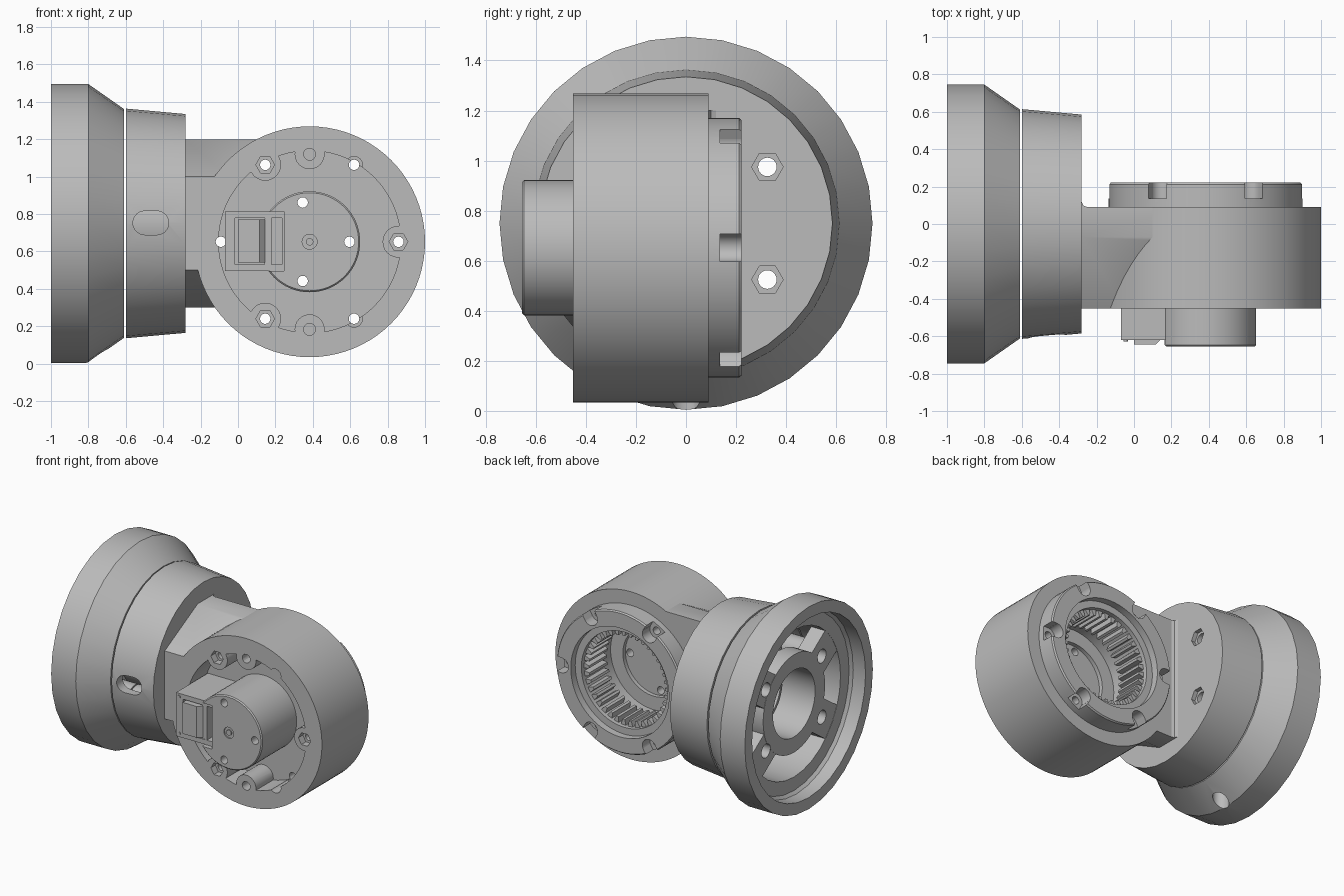
import bpy, bmesh, math
from math import cos, sin, pi, radians

if "Cube" in bpy.data.objects:
    bpy.data.objects.remove(bpy.data.objects["Cube"])

grey = bpy.data.materials.new("machined_grey")
grey.use_nodes = True
grey.diffuse_color = (0.5, 0.5, 0.5, 1)
grey.node_tree.nodes["Principled BSDF"].inputs["Base Color"].default_value = (0.5, 0.5, 0.5, 1)

BASE = (0, 0, 0.75)        # centre of the horizontal base axis
DRUM = (0.383, 0, 0.652)   # centre of the drum axis
BOLT_R = 0.475


def finish(name, bm):
    bmesh.ops.remove_doubles(bm, verts=bm.verts, dist=1e-5)
    bmesh.ops.recalc_face_normals(bm, faces=bm.faces)
    mesh = bpy.data.meshes.new(name)
    bm.to_mesh(mesh)
    bm.free()
    mesh.materials.append(grey)
    obj = bpy.data.objects.new(name, mesh)
    bpy.context.collection.objects.link(obj)
    return obj


def lathe(name, profile, axis, centre, seg=64):
    """Revolve a closed (radius, position) loop about the x or y axis."""
    bm = bmesh.new()
    cx, cy, cz = centre
    rings = []
    for i in range(seg):
        a = 2 * pi * i / seg
        ring = []
        for r, t in profile:
            p = (t, r * cos(a), r * sin(a)) if axis == "x" else (r * cos(a), t, r * sin(a))
            ring.append(bm.verts.new((p[0] + cx, p[1] + cy, p[2] + cz)))
        rings.append(ring)
    n = len(profile)
    for i in range(seg):
        a, b = rings[i], rings[(i + 1) % seg]
        for j in range(n):
            k = (j + 1) % n
            if profile[j][0] == 0 and profile[k][0] == 0:
                continue
            loop = [a[j], a[k], b[k], b[j]]
            if profile[j][0] == 0:
                loop = [a[j], a[k], b[k]]
            elif profile[k][0] == 0:
                loop = [a[j], a[k], b[j]]
            bm.faces.new(loop)
    return finish(name, bm)


def rod(name, r, a, b, axis, centre, seg=24):
    return lathe(name, [(0, a), (r, a), (r, b), (0, b)], axis, centre, seg)


def tube(name, outer, inner, a, b, centre, seg):
    return lathe(name, [(outer, a), (outer, b), (inner, b), (inner, a)], "x", centre, seg)


def prism(name, pts, axis, a, b):
    """Extrude a flat outline along an axis."""
    place = {"x": lambda u, v, t: (t, u, v), "y": lambda u, v, t: (u, t, v),
             "z": lambda u, v, t: (u, v, t)}[axis]
    bm = bmesh.new()
    lo = [bm.verts.new(place(u, v, a)) for u, v in pts]
    hi = [bm.verts.new(place(u, v, b)) for u, v in pts]
    bm.faces.new(lo)
    bm.faces.new(hi)
    for i in range(len(pts)):
        k = (i + 1) % len(pts)
        bm.faces.new([lo[i], lo[k], hi[k], hi[i]])
    return finish(name, bm)


def block(name, x0, x1, y0, y1, z0, z1):
    return prism(name, [(x0, y0), (x1, y0), (x1, y1), (x0, y1)], "z", z0, z1)


def boolean(obj, tools, operation="DIFFERENCE"):
    bpy.context.view_layer.objects.active = obj
    for tool in tools:
        mod = obj.modifiers.new("cut", "BOOLEAN")
        mod.operation, mod.solver, mod.object = operation, "EXACT", tool
        bpy.ops.object.modifier_apply(modifier=mod.name)
        bpy.data.objects.remove(tool)


def around(r, angle):
    a = radians(angle)
    return (DRUM[0] + r * cos(a), 0, DRUM[2] + r * sin(a))


def turned(pts, angle):
    """Rotate (radius, width) points about the drum axis, giving (x, z)."""
    c, s = cos(angle), sin(angle)
    return [(DRUM[0] + r * c - w * s, DRUM[2] + r * s + w * c) for r, w in pts]


# Base flange with its open back
flange = lathe("base_flange", [(.745, -1), (.745, -.8), (.612, -.61), (.54, -.61), (.54, -.8),
                               (.54, -.88), (.64, -.88), (.66, -.9), (.66, -1)], "x", BASE, 32)
boolean(flange, [prism("drain_hole", [(-.755 + .055 * cos(i * pi / 10), .055 * sin(i * pi / 10))
                                      for i in range(20)], "z", -.1, .2)])

# Collar, a thin gap away from the flange, with end cap and side slot
collar = lathe("collar", [(.614, -.6), (.585, -.28), (0, -.28), (0, -.36),
                          (.54, -.36), (.54, -.6)], "x", BASE, 32)
slot = []
for i in range(20):
    a = -pi / 2 + pi * (i % 10) / 9 + (pi if i >= 10 else 0)
    slot.append((-.466 + (.032 if i < 10 else -.032) + .064 * cos(a), .753 + .064 * sin(a)))
boolean(collar, [prism("slot", slot, "y", -.8, -.45)])

# Hub, spokes and bolt tubes inside the base
hub = tube("base_hub", .36, .245, -.88, -.76, BASE, 48)
tube("flange_sleeve", .28, .246, -.8, -.61, BASE, 48)
tube("collar_sleeve", .28, .245, -.6, -.35, BASE, 48)
for sy in (-1, 1):
    for sz in (-1, 1):
        at = (0, sy * .325, .75 + sz * .225)
        d = math.hypot(.325, .225)
        uy, uz = sy * .325 / d, sz * .225 / d
        pts = [(r * uy - w * uz, .75 + r * uz + w * uy)
               for r, w in ((.3, -.12), (.56, -.12), (.56, .12), (.3, .12))]
        spoke = prism("base_spoke", pts, "x", -.878, -.765)
        for part in (spoke, hub):
            boolean(part, [rod("bore", .05, -1, -.2, "x", at)])
        tube("flange_bolt_tube", .09, .045, -.8, -.61, at, 24)
        tube("collar_bolt_tube", .09, .037, -.6, -.35, at, 24)
        boolean(collar, [rod("bore", .037, -.5, -.2, "x", at),
                         rod("hex_pocket", .063, -.31, -.2, "x", at, 6)])

# Arm joining collar and drum, with sloped front edges and a small fillet
arm = prism("arm", [(-.452, .5), (-.452, 1), (-.07, 1.2), (.09, 1.2), (.09, .3), (-.07, .3)],
            "x", -.28, .38)
boolean(arm, [rod("drum_space", .56, -1, 1, "y", DRUM, 64),
              rod("bore", .028, -1, 1, "y", around(BOLT_R, 180))])
prism("arm_fillet", [(-.28, .08), (-.28, .12), (-.271, .099), (-.25, .09), (-.25, .08)],
      "z", .3, 1.2)

# Drum housing with rear ring, bore and deep front recess
drum = lathe("drum_housing", [(.617, -.452), (.617, .09), (.518, .09), (.518, .212), (.51, .222),
                              (.4, .222), (.4, .17), (.35, .17), (.35, -.17), (.25, -.17),
                              (.25, -.2), (0, -.2), (0, -.25), (.487, -.25), (.487, -.452)],
             "y", DRUM, 80)
for angle in (0, 120, 240):
    boolean(drum, [rod("boss", .085, -.452, -.21, "y", around(BOLT_R, angle))], "UNION")
    boolean(drum, [rod("hex_pocket", .05, -.6, -.4, "y", around(BOLT_R, angle), 6)])
for angle in (90, 270):
    boolean(drum, [rod("boss", .08, -.452, -.21, "y", around(.468, angle))], "UNION")
    boolean(drum, [rod("small_hole", .032, -.6, -.33, "y", around(.468, angle), 16)])
for angle in (60, 300):
    boolean(drum, [rod("wall_relief", .045, -.6, -.26, "y", around(BOLT_R, angle))])
for angle in range(0, 360, 60):
    pts = turned([(.47, -.055), (.6, -.055), (.6, .055), (.47, .055)], radians(angle))
    boolean(drum, [rod("bore", .028, -1, 1, "y", around(BOLT_R, angle), 16),
                   rod("notch_end", .055, .135, .4, "y", around(BOLT_R, angle)),
                   prism("notch", pts, "y", .135, .4)])

# Internal gear teeth
bm = bmesh.new()
TEETH = 38
for i in range(TEETH):
    ends = []
    for y in (-.07, .14):
        pts = turned([(.355, -.021), (.308, -.009), (.308, .009), (.355, .021)],
                     2 * pi * i / TEETH)
        ends.append([bm.verts.new((x, y, z)) for x, z in pts])
    lo, hi = ends
    bm.faces.new(lo)
    bm.faces.new(hi)
    for j in range(4):
        k = (j + 1) % 4
        bm.faces.new([lo[j], lo[k], hi[k], hi[j]])
finish("gear_teeth", bm)

# Motor can on the front
motor = lathe("motor_can", [(0, -.655), (.262, -.655), (.27, -.647), (.27, -.22), (0, -.22)],
              "y", DRUM, 64)
boolean(motor, [block("connector_space", -.1, .245, -.7, -.615, .495, .815),
                block("connector_slot", .175, .236, -.7, -.56, .53, .78),
                rod("shaft_recess", .04, -.7, -.645, "y", DRUM)])
rod("shaft_tip", .02, -.655, -.6, "y", DRUM, 16)
for angle in (0, 100, 260):
    for part in (motor, drum):
        boolean(part, [rod("screw_hole", .028, -1, 1, "y", around(.213, angle), 16)])

# Cable connector beside the motor
connector = block("connector_housing", -.07, .245, -.62, -.235, .495, .815)
boolean(connector, [block("socket", -.015, .17, -.7, -.55, .53, .78),
                    block("socket_slot", .18, .236, -.7, -.56, .53, .78)])
prism("connector_plug", [(0, -.54), (0, -.645), (.115, -.645), (.16, -.6), (.16, -.54)],
      "z", .54, .77)
for z in (.52, .79):
    rod("connector_pin", .012, -.627, -.6, "y", (-.045, 0, z), 12)

# Smooth round surfaces, keep edges sharp
bpy.ops.object.select_all(action="DESELECT")
for obj in bpy.context.collection.objects:
    if obj.type == "MESH":
        obj.select_set(True)
        bpy.context.view_layer.objects.active = obj
bpy.ops.object.shade_smooth_by_angle(angle=radians(28))
